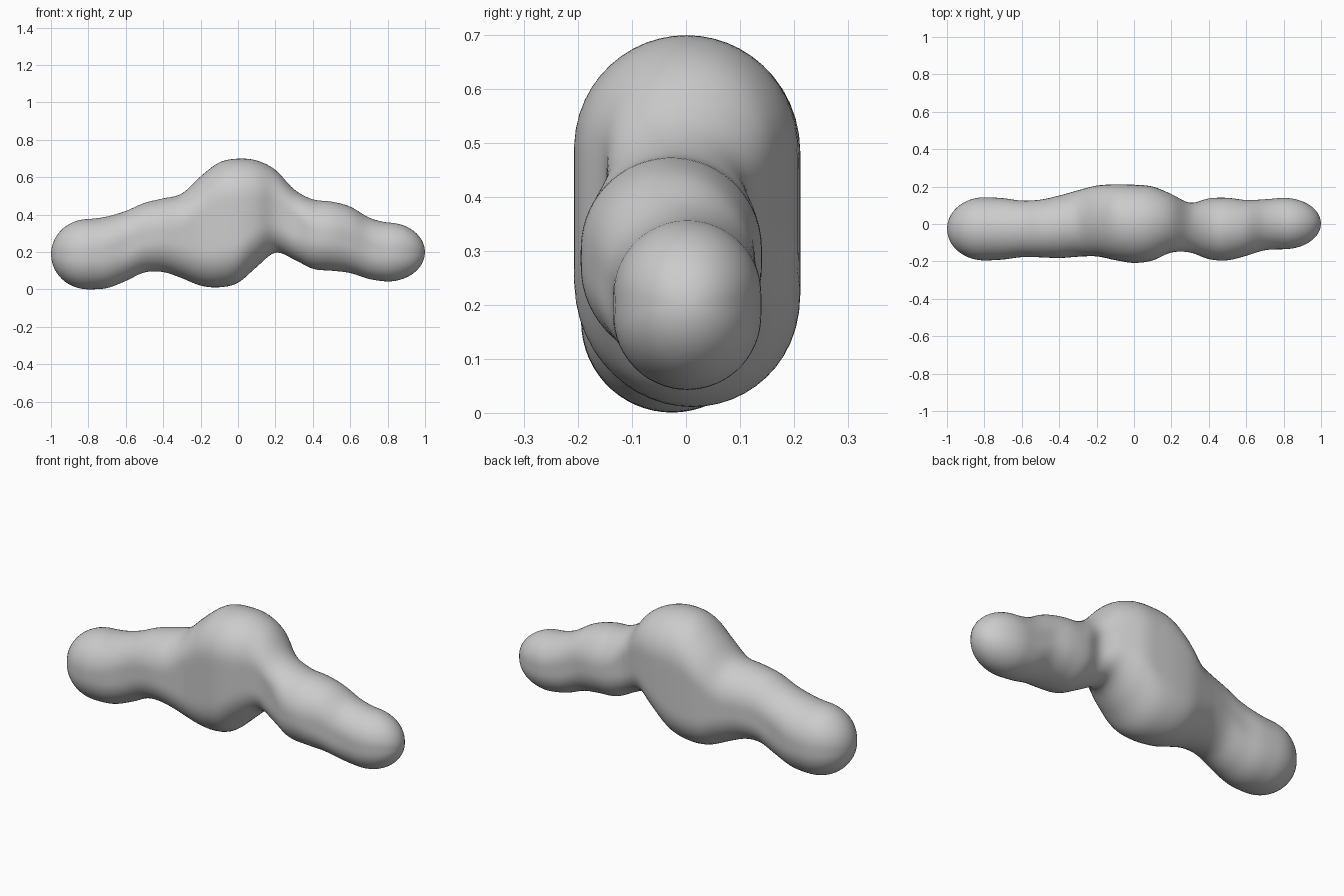
import bpy, bmesh, math

if "Cube" in bpy.data.objects:
    bpy.data.objects.remove(bpy.data.objects["Cube"])

# Silhouette profiles sampled every 0.1 along x, from -0.8 to 0.8
TOP = [.377, .39, .42, .463, .487, .513, .605, .68, .70, .69, .64, .535, .482, .47, .443, .385, .358]
BOTTOM = [.0, .007, .045, .091, .093, .06, .02, .011, .035, .12, .197, .16, .11, .10, .088, .056, .042]
BACK = [.143, .138, .125, .13, .152, .18, .205, .212, .21, .20, .16, .113, .137, .14, .128, .132, .14]
FRONT = [-.195, -.19, -.177, -.178, -.182, -.175, -.173, -.193, -.208, -.195,
         -.152, -.152, -.188, -.194, -.17, -.14, -.135]
SIDES = 64
LIMIT = 0.8   # the rounded ends start here
CAP = 0.2


def sample(values, x):
    """Smooth cubic interpolation of a profile."""
    t = (min(max(x, -LIMIT), LIMIT) + LIMIT) / 0.1
    i = min(int(t), len(values) - 2)
    f = t - i
    a, b, c, d = (values[min(max(k, 0), len(values) - 1)] for k in range(i - 1, i + 3))
    return 0.5 * (2 * b + (c - a) * f + (2 * a - 5 * b + 4 * c - d) * f ** 2
                  + (3 * b - a - 3 * c + d) * f ** 3)


def section(x):
    """Centre, half width and half height of the body at x."""
    top, bottom, back, front = (sample(p, x) for p in (TOP, BOTTOM, BACK, FRONT))
    over = max(abs(x) - LIMIT, 0) / CAP
    k = math.sqrt(max(1 - over ** 2, 0))
    return (back + front) / 2, (top + bottom) / 2, k * (back - front) / 2, k * (top - bottom) / 2


def ring_points(x):
    """Capsule-shaped slice where tall, elliptical where wide."""
    cy, cz, w, h = section(x)
    straight = max(h - w, 0)
    for n in range(SIDES):
        a = 2 * math.pi * n / SIDES
        z = h * math.sin(a)
        q = max(abs(z) - straight, 0) / (h - straight)
        y = w * math.sqrt(max(1 - q * q, 0))
        yield x, cy + math.copysign(y, math.cos(a)), cz + z


# Slice positions: dense at the rounded ends, even in between
ends = [LIMIT + CAP * math.sin(math.pi / 2 * i / 14) for i in range(1, 14)]
middle = [-LIMIT + 2 * LIMIT * i / 96 for i in range(97)]
xs = [-e for e in reversed(ends)] + middle + ends

# Blended blob body, lofted through the slices
bm = bmesh.new()
rings = [[bm.verts.new(p) for p in ring_points(x)] for x in xs]
for r, s in zip(rings, rings[1:]):
    for n in range(SIDES):
        m = (n + 1) % SIDES
        bm.faces.new((r[n], r[m], s[m], s[n]))
for ring, x in ((rings[0], -1), (rings[-1], 1)):
    cy, cz, _, _ = section(x)
    tip = bm.verts.new((x, cy, cz))
    for n in range(SIDES):
        bm.faces.new((ring[n], ring[(n + 1) % SIDES], tip))
bmesh.ops.recalc_face_normals(bm, faces=bm.faces)
for f in bm.faces:
    f.smooth = True

mesh = bpy.data.meshes.new("blob_body")
bm.to_mesh(mesh)
bm.free()
body = bpy.data.objects.new("blob_body", mesh)
bpy.context.collection.objects.link(body)

# Soften the joins between the lobes
soften = body.modifiers.new("soften", 'SMOOTH')
soften.factor = 0.5
soften.iterations = 3
